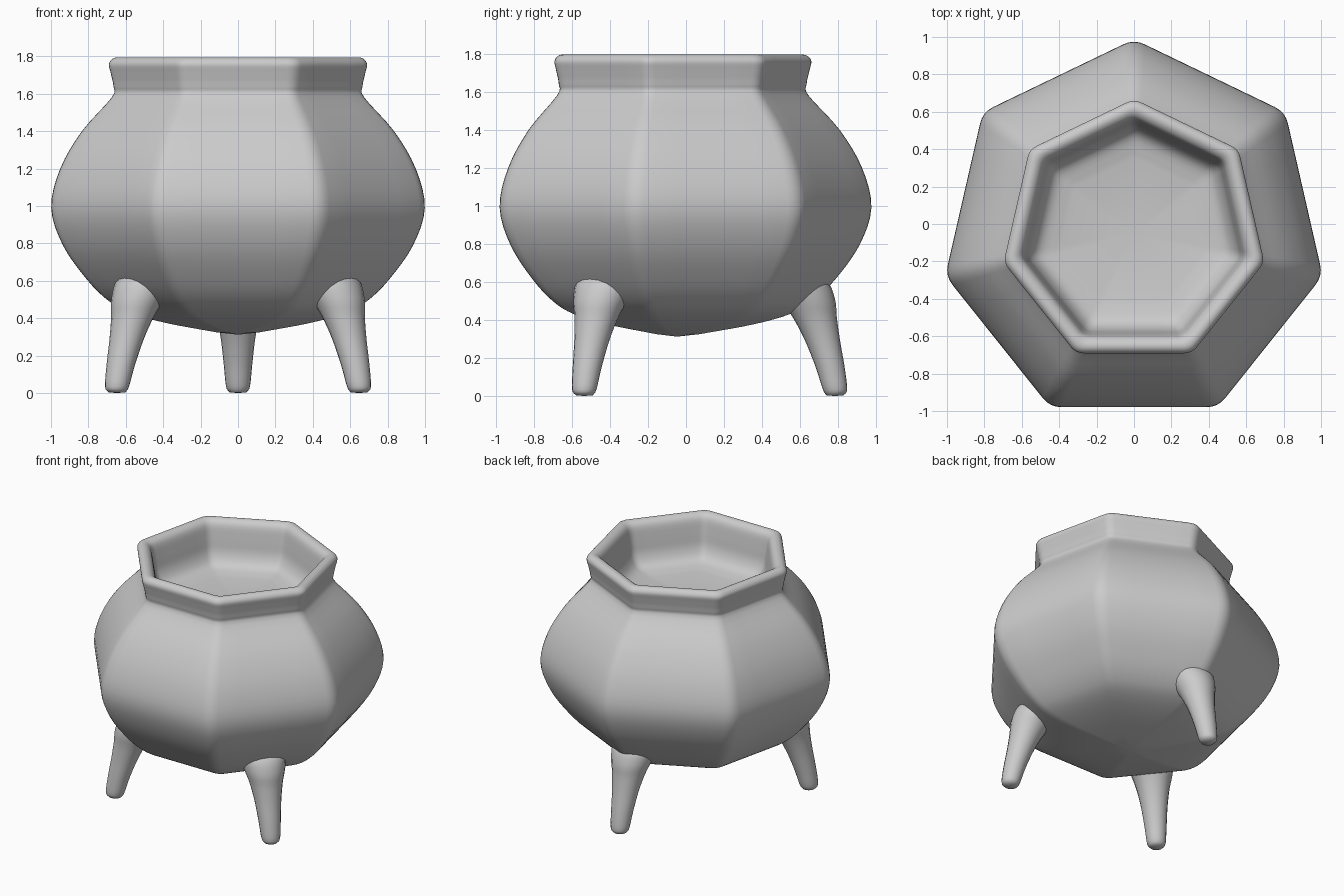
import bpy, bmesh, math
from mathutils import Vector

if "Cube" in bpy.data.objects:
    bpy.data.objects.remove(bpy.data.objects["Cube"])

CY = -0.047          # centre of the seven-sided plan


def catmull(pts, n):
    """Smooth curve through the given points, n steps per span."""
    p = [Vector(q) for q in pts]
    p = [2 * p[0] - p[1]] + p + [2 * p[-1] - p[-2]]
    out = []
    for i in range(1, len(p) - 2):
        a, b, c, d = p[i - 1:i + 3]
        for k in range(n):
            t = k / n
            out.append(0.5 * (2 * b + (c - a) * t + (2 * a - 5 * b + 4 * c - d) * t * t
                              + (3 * b - a - 3 * c + d) * t ** 3))
    return out + [p[-2]]


def loft(name, rings, cap_start, cap_end):
    """Skin a list of rings; caps are given as centre points."""
    bm = bmesh.new()
    loops = [[bm.verts.new(v) for v in r] for r in rings]
    n = len(loops[0])
    for a, b in zip(loops, loops[1:]):
        for i in range(n):
            j = (i + 1) % n
            bm.faces.new((a[i], a[j], b[j], b[i]))
    for loop, centre in ((loops[0], cap_start), (loops[-1], cap_end)):
        c = bm.verts.new(centre)
        for i in range(n):
            bm.faces.new((loop[i], loop[(i + 1) % n], c))
    bmesh.ops.recalc_face_normals(bm, faces=bm.faces)
    for f in bm.faces:
        f.smooth = True
    me = bpy.data.meshes.new(name)
    bm.to_mesh(me)
    bm.free()
    ob = bpy.data.objects.new(name, me)
    bpy.context.collection.objects.link(ob)
    return ob


def heptagon(soft=0.07):
    """Unit heptagon with a point at the back and softened corners."""
    corner = []
    for k in range(7):
        a = math.radians(90 + k * 360 / 7)
        corner.append(Vector((math.cos(a), math.sin(a))))
    pts = []
    for k in range(7):
        p, v, q = corner[k - 1], corner[k], corner[(k + 1) % 7]
        a, b = v.lerp(p, soft), v.lerp(q, soft)
        pts.append(v.lerp(p, 0.25))
        for t in (0, 0.25, 0.5, 0.75, 1):
            pts.append(a.lerp(v, t).lerp(v.lerp(b, t), t))
        pts.append(v.lerp(q, 0.25))
    return pts


# Cauldron body: outside from the underside up, over the rim, down to the inner floor
profile = [(0.12, 0.325), (0.40, 0.375), (0.60, 0.43), (0.72, 0.495), (0.84, 0.61),
           (0.97, 0.79), (1.035, 0.99), (0.985, 1.20), (0.865, 1.40), (0.70, 1.58),
           (0.69, 1.64), (0.705, 1.71), (0.715, 1.76), (0.69, 1.79), (0.65, 1.79),
           (0.615, 1.755), (0.595, 1.66), (0.575, 1.56), (0.52, 1.49), (0.40, 1.46)]
plan = heptagon()
rings = [[(p.x * r, p.y * r + CY, z) for p in plan] for r, z in catmull(profile, 4)]
loft("cauldron_body", rings, (0, CY, 0.312), (0, CY, 1.455))

# Legs: distance from centre, height, thickness; flared where they meet the body
leg_path = [(0.81, 0.004, 0.045), (0.81, 0.035, 0.064), (0.785, 0.15, 0.076),
            (0.745, 0.29, 0.092), (0.705, 0.41, 0.115), (0.665, 0.51, 0.145),
            (0.60, 0.61, 0.165), (0.48, 0.70, 0.16)]


def leg(name, angle, splay):
    a = math.radians(angle)
    out, side = Vector((math.cos(a), math.sin(a), 0)), Vector((-math.sin(a), math.cos(a), 0))
    rings = []
    for d, z, r in catmull(leg_path, 4):
        c = out * (d + splay) + Vector((0, CY, z))
        rings.append([c + out * r * math.cos(t) + side * r * math.sin(t)
                      for t in (k * math.tau / 20 for k in range(20))])
    mid = [sum(map(Vector, r), Vector()) / 20 for r in (rings[0], rings[-1])]
    mid[0].z = 0
    loft(name, rings, *mid)


leg("front_right_leg", -37, 0)
leg("front_left_leg", 217, 0)
leg("back_leg", 90, 0.02)
